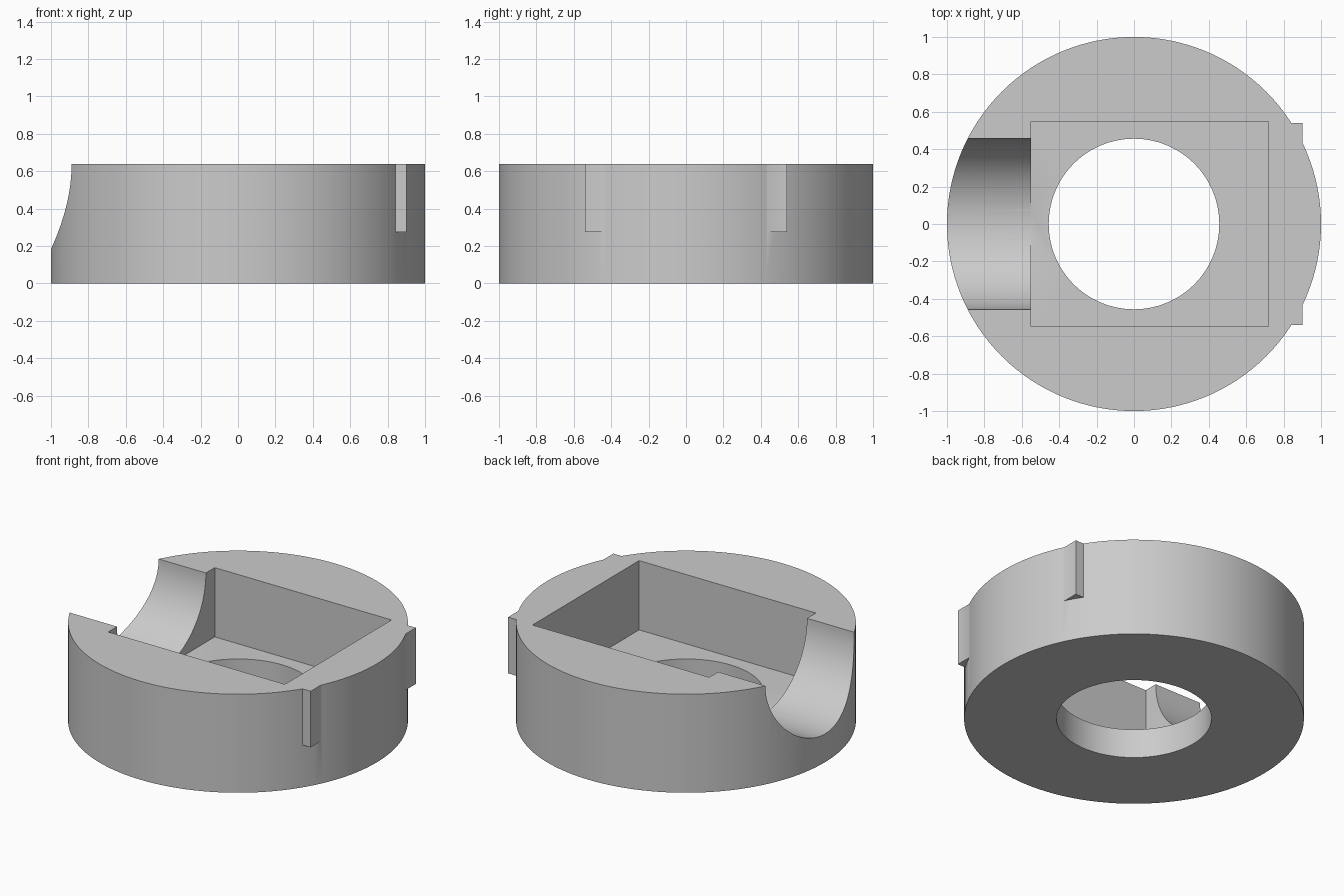
import bpy
import math

cube = bpy.data.objects.get("Cube")
if cube:
    bpy.data.objects.remove(cube, do_unlink=True)

HEIGHT = 0.64
BORE = 0.456
FLOOR = 0.19

grey = bpy.data.materials.new("plain grey")
grey.use_nodes = True
colour = (0.6, 0.6, 0.6, 1)
grey.diffuse_color = colour
grey.node_tree.nodes["Principled BSDF"].inputs["Base Color"].default_value = colour


def box(name, low, high):
    centre = [(a + b) / 2 for a, b in zip(low, high)]
    bpy.ops.mesh.primitive_cube_add(size=1, location=centre)
    obj = bpy.context.object
    obj.name = name
    obj.scale = [b - a for a, b in zip(low, high)]
    return obj


def cylinder(name, radius, depth, centre, turn=0):
    bpy.ops.mesh.primitive_cylinder_add(vertices=128, radius=radius, depth=depth,
                                        location=centre, rotation=(0, turn, 0))
    obj = bpy.context.object
    obj.name = name
    return obj


def combine(target, tool, operation):
    mod = target.modifiers.new(tool.name, "BOOLEAN")
    mod.object = tool
    mod.operation = operation
    mod.solver = "EXACT"
    bpy.context.view_layer.objects.active = target
    bpy.ops.object.modifier_apply(modifier=mod.name)
    bpy.data.objects.remove(tool, do_unlink=True)


# Round body
body = cylinder("round_housing", 1, HEIGHT, (0, 0, HEIGHT / 2))

# Two locating tabs on the rim, flush with the top
for side in (-1, 1):
    y_low, y_high = sorted((side * 0.4, side * 0.54))
    combine(body, box("rim_tab", (0.78, y_low, 0.275), (0.9, y_high, HEIGHT)), "UNION")

# Rectangular pocket, open at the top
combine(body, box("pocket_cutter", (-0.55, -0.547, FLOOR), (0.72, 0.547, 1)), "DIFFERENCE")

# Round hole through the floor
combine(body, cylinder("bore_cutter", BORE, 1, (0, 0, 0.2)), "DIFFERENCE")

# Half-round channel from the pocket out through the left rim
combine(body, cylinder("channel_cutter", BORE, 0.66, (-0.88, 0, HEIGHT), math.pi / 2),
        "DIFFERENCE")

body.data.materials.clear()
body.data.materials.append(grey)
bpy.ops.object.select_all(action="DESELECT")
body.select_set(True)
bpy.context.view_layer.objects.active = body
bpy.ops.object.shade_smooth_by_angle(angle=math.radians(30))
